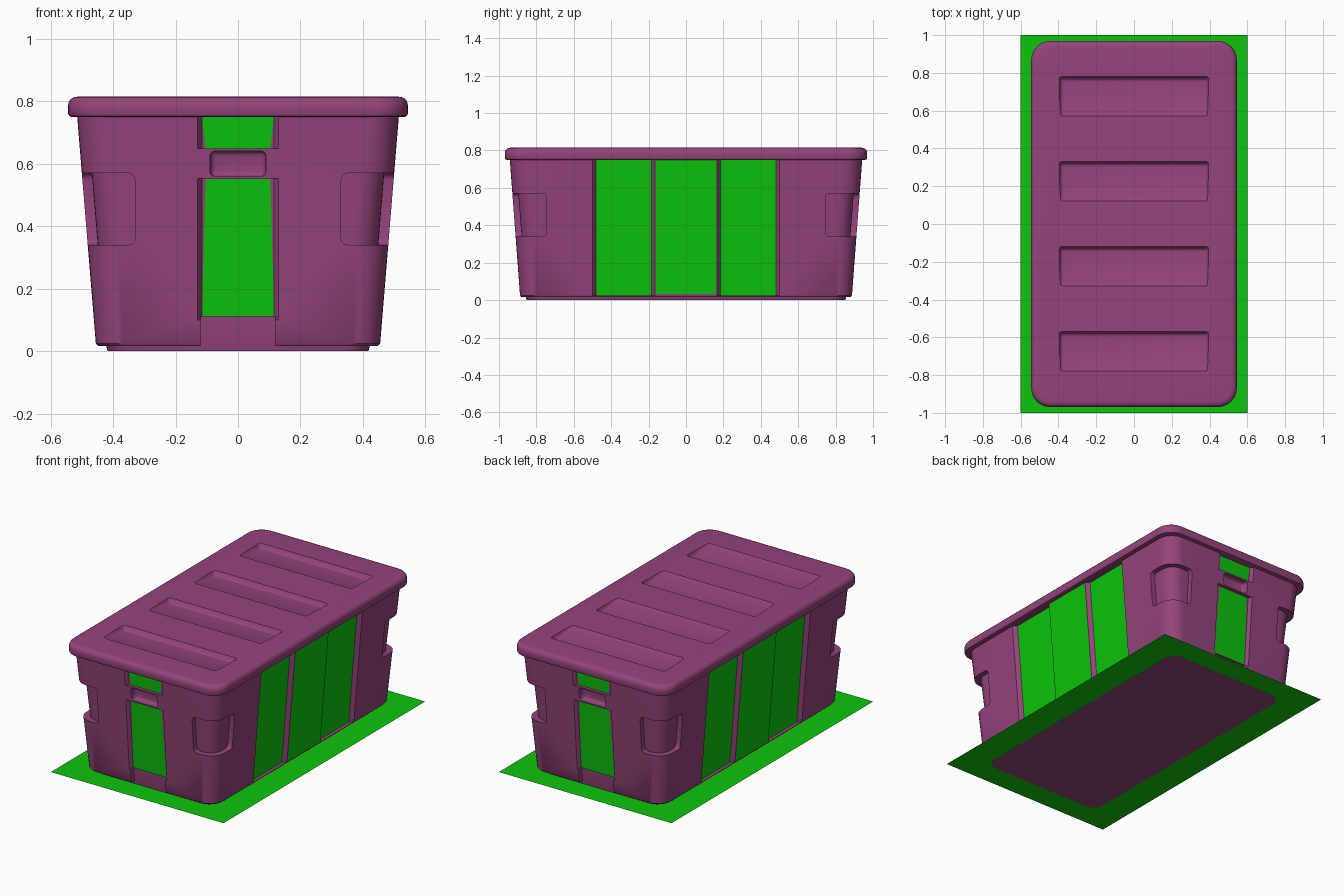
import bpy, bmesh, math
from mathutils import Vector

if "Cube" in bpy.data.objects:
    bpy.data.objects.remove(bpy.data.objects["Cube"])


def material(name, rgb):
    m = bpy.data.materials.new(name)
    m.diffuse_color = (*rgb, 1)
    m.use_nodes = True
    m.node_tree.nodes["Principled BSDF"].inputs["Base Color"].default_value = m.diffuse_color
    return m


PURPLE = material("purple_plastic", (0.30, 0.058, 0.20))
GREEN = material("green_panel", (0.004, 0.56, 0.004))


def to_object(name, bm, mat=None):
    bmesh.ops.recalc_face_normals(bm, faces=bm.faces)
    me = bpy.data.meshes.new(name)
    bm.to_mesh(me)
    bm.free()
    ob = bpy.data.objects.new(name, me)
    bpy.context.collection.objects.link(ob)
    if mat:
        me.materials.append(mat)
    return ob


def loft(name, rings, mat=None, n=8):
    """Stack of rounded rectangles (half x, half y, radius, z), capped."""
    bm = bmesh.new()
    loops = []
    for hx, hy, r, z in rings:
        loop = []
        for k, (sx, sy) in enumerate(((1, 1), (-1, 1), (-1, -1), (1, -1))):
            for i in range(n + 1):
                a = math.pi / 2 * (k + i / n)
                loop.append(bm.verts.new((sx * (hx - r) + r * math.cos(a),
                                          sy * (hy - r) + r * math.sin(a), z)))
        loops.append(loop)
    for a, b in zip(loops, loops[1:]):
        for i in range(len(a)):
            j = (i + 1) % len(a)
            bm.faces.new((a[i], a[j], b[j], b[i]))
    bm.faces.new(loops[0][::-1])
    bm.faces.new(loops[-1])
    return to_object(name, bm, mat)


def hexa(pts, bevel=0.0):
    """Solid from two quads of four points; optional rounded edges."""
    bm = bmesh.new()
    v = [bm.verts.new(p) for p in pts]
    for f in ((0, 1, 2, 3), (7, 6, 5, 4), (0, 4, 5, 1), (1, 5, 6, 2), (2, 6, 7, 3), (3, 7, 4, 0)):
        bm.faces.new([v[i] for i in f])
    if bevel:
        bmesh.ops.recalc_face_normals(bm, faces=bm.faces)
        bmesh.ops.bevel(bm, geom=bm.edges[:], offset=bevel, segments=3, profile=0.5,
                        affect='EDGES', clamp_overlap=True)
    return to_object("cutter", bm)


def boolean(target, tool, op='DIFFERENCE'):
    m = target.modifiers.new("bool", 'BOOLEAN')
    m.operation, m.object, m.solver = op, tool, 'EXACT'
    bpy.context.view_layer.objects.active = target
    bpy.ops.object.modifier_apply(modifier=m.name)
    bpy.data.objects.remove(tool)


# Tapered wall half sizes by height
def hx(z): return 0.455 + 0.060 * (z - 0.02) / 0.73
def hy(z): return 0.887 + 0.055 * (z - 0.02) / 0.73


def wall(axis, s, u, z, d):
    """Point at depth d inside the side (x) or end (y) wall."""
    return Vector((s * (hx(z) - d), u, z)) if axis == 'x' else Vector((u, s * (hy(z) - d), z))


def slot(axis, s, u0, u1, z0, z1, d, slope=0.0, bevel=0.0):
    """Cutter for a recess with sloping left and right walls."""
    pts = []
    for depth in (-0.03, d):
        k = slope * depth / d
        pts += [wall(axis, s, u, z, depth)
                for u, z in ((u0 + k, z0), (u1 - k, z0), (u1 - k, z1), (u0 + k, z1))]
    return hexa(pts, bevel)


def panel(name, axis, s, z0, z1, a, b, a2, b2, d):
    """Flat coloured panel laid on a wall at depth d."""
    bm = bmesh.new()
    bm.faces.new([bm.verts.new(wall(axis, s, u, z, d - 0.0015))
                  for u, z in ((a, z0), (b, z0), (b2, z1), (a2, z1))])
    ob = to_object(name, bm, GREEN)
    n = ob.data.polygons[0].normal
    if (n.x if axis == 'x' else n.y) * s < 0:
        ob.data.flip_normals()


# Tub with a small foot
tub = loft("tub", [(0.418, 0.853, 0.075, 0), (0.422, 0.857, 0.075, 0.017),
                   (0.449, 0.881, 0.09, 0.017), (hx(0.025), hy(0.025), 0.09, 0.025),
                   (hx(0.755), hy(0.755), 0.10, 0.755)], PURPLE)

# Corner grips: cut boxes, then refill with an inset core
for sx in (-1, 1):
    for sy in (-1, 1):
        boolean(tub, hexa([(sx * x, sy * y, z) for z in (0.34, 0.57)
                           for x, y in ((0.33, 0.745), (0.7, 0.745), (0.7, 1.1), (0.33, 1.1))], 0.022))
core = loft("core", [(hx(z) - 0.032, hy(z) - 0.032, 0.08, z) for z in (0.28, 0.63)], PURPLE)
boolean(tub, core, 'UNION')

SIDE, END = 0.024, 0.02
for s in (-1, 1):
    # Side walls: two recessed panels around a flush middle one
    for a, b, ka, kb in ((-0.50, -0.165, 0.015, 0.025), (0.165, 0.50, 0.025, 0.015)):
        boolean(tub, slot('x', s, a, b, 0.026, 0.78, SIDE, 0.02))
        panel("side_panel", 'x', s, 0.026, 0.752, a + 0.02, b - 0.02, a + 0.02, b - 0.02, SIDE)
    panel("side_panel_middle", 'x', s, 0.032, 0.752, -0.162, 0.162, -0.162, 0.162, 0)
    # End walls: recessed strip, handle pocket and bottom notch
    boolean(tub, slot('y', s, -0.13, 0.13, 0.10, 0.552, END, 0.014))
    boolean(tub, slot('y', s, -0.13, 0.13, 0.648, 0.78, END, 0.014))
    boolean(tub, slot('y', s, -0.09, 0.09, 0.56, 0.64, 0.04, 0.004, 0.015))
    boolean(tub, slot('y', s, -0.12, 0.12, -0.02, 0.11, 0.031))
    panel("end_panel", 'y', s, 0.11, 0.551, -0.116, 0.116, -0.104, 0.104, END)
    panel("end_panel_top", 'y', s, 0.649, 0.752, -0.104, 0.104, -0.116, 0.116, END)

# Lid with rolled rim
lid = loft("lid", [(0.533, 0.958, 0.10, 0.750), (0.541, 0.966, 0.10, 0.753), (0.544, 0.969, 0.10, 0.761),
                   (0.544, 0.969, 0.10, 0.788), (0.541, 0.966, 0.10, 0.800), (0.534, 0.959, 0.094, 0.809),
                   (0.525, 0.950, 0.088, 0.813), (0.513, 0.938, 0.08, 0.815)], PURPLE)

# Four wedge-shaped lid recesses, deepest at the back
for y in (0.79, 0.34, -0.11, -0.56):
    lo = [(-0.385, y - 0.218, 0.809), (0.385, y - 0.218, 0.809),
          (0.385, y - 0.025, 0.787), (-0.385, y - 0.025, 0.787)]
    hi = [(-0.41, y - 0.23, 0.85), (0.41, y - 0.23, 0.85), (0.41, y + 0.01, 0.85), (-0.41, y + 0.01, 0.85)]
    boolean(lid, hexa(lo + hi, 0.012))

# Green base sheet
bm = bmesh.new()
bm.faces.new([bm.verts.new((x, y, 0.0004)) for x, y in ((-0.6, -1), (0.6, -1), (0.6, 1), (-0.6, 1))])
to_object("base_sheet", bm, GREEN)

# Smooth shading that keeps creases
for ob in (tub, lid):
    bpy.ops.object.select_all(action='DESELECT')
    ob.select_set(True)
    bpy.context.view_layer.objects.active = ob
    bpy.ops.object.shade_smooth_by_angle(angle=math.radians(35))
